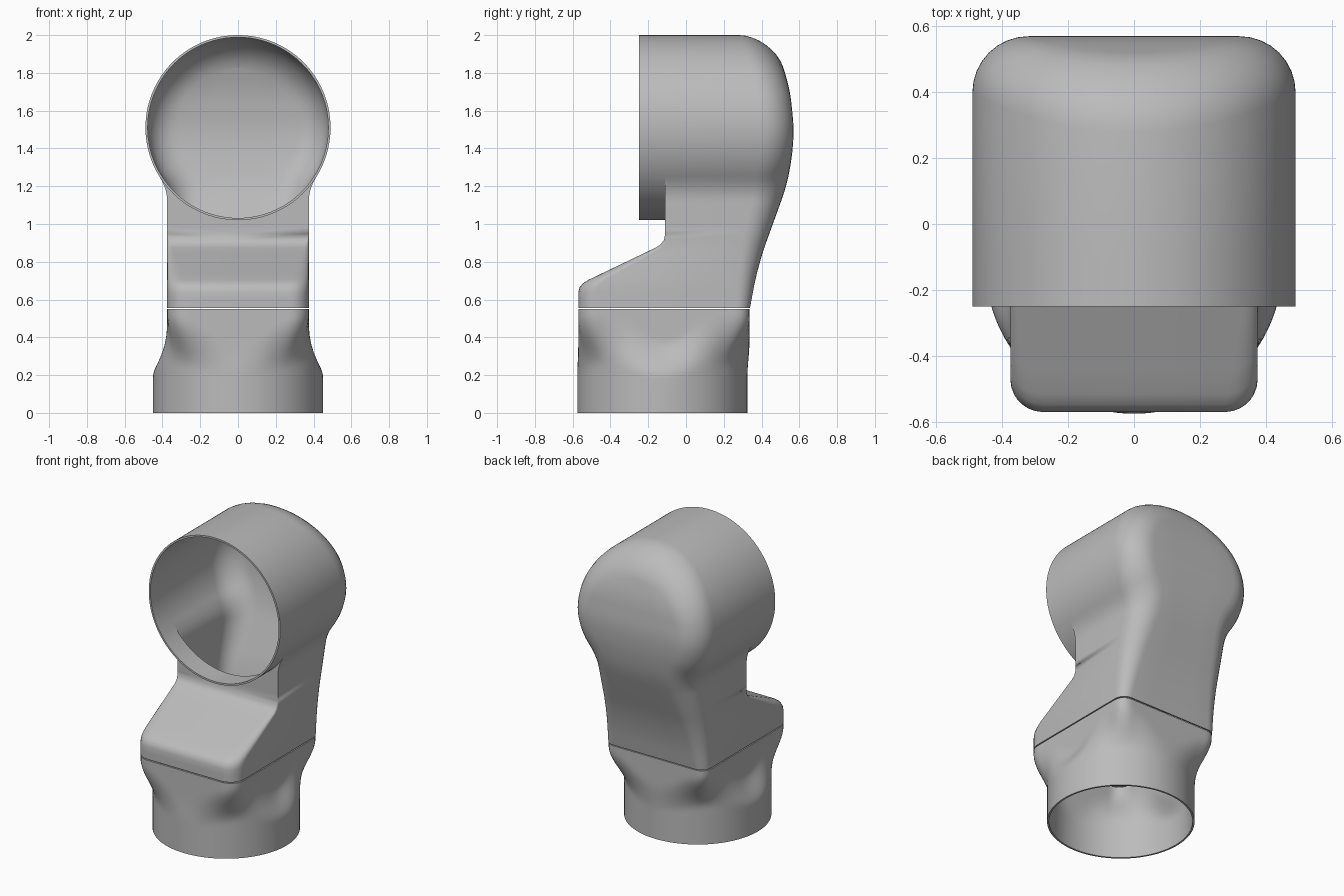
import bpy, bmesh
from math import sin, cos, pi, sqrt, acos, radians, hypot

cube = bpy.data.objects.get("Cube")
if cube:
    bpy.data.objects.remove(cube, do_unlink=True)

grey = bpy.data.materials.new("plain grey")
grey.use_nodes = True
grey.diffuse_color = (0.5, 0.5, 0.5, 1)
grey.node_tree.nodes["Principled BSDF"].inputs["Base Color"].default_value = (0.5, 0.5, 0.5, 1)

WALL = 0.012            # sheet thickness
R, CZ = 0.49, 1.51      # round mouth radius and centre height
MOUTH, STEP = -0.25, -0.11
NECK, JOIN = 0.375, 1.25
SEAM = 0.549


def interp(table, z, col=1):
    """Piecewise linear lookup by height."""
    if z <= table[0][0]:
        return table[0][col]
    for a, b in zip(table, table[1:]):
        if z <= b[0]:
            t = (z - a[0]) / (b[0] - a[0])
            return a[col] + t * (b[col] - a[col])
    return table[-1][col]


def smooth_interp(table, z):
    """Lookup softened by averaging over a short height window."""
    return sum(interp(table, z + k * 0.015) for k in range(-4, 5)) / 9


def add_grid(bm, rows):
    verts = [[bm.verts.new(p) for p in row] for row in rows]
    for r0, r1 in zip(verts, verts[1:]):
        for i in range(len(r0) - 1):
            bm.faces.new((r0[i], r0[i + 1], r1[i + 1], r1[i]))


def finish(bm, name, mirror):
    """Weld, face outward, thicken inward and smooth the shell."""
    bmesh.ops.remove_doubles(bm, verts=bm.verts, dist=0.0002)
    bmesh.ops.recalc_face_normals(bm, faces=bm.faces)
    outer = max(bm.faces, key=lambda f: f.calc_center_median().x)
    if outer.normal.x < 0:
        bmesh.ops.reverse_faces(bm, faces=bm.faces)
    mesh = bpy.data.meshes.new(name)
    bm.to_mesh(mesh)
    bm.free()
    mesh.materials.append(grey)
    obj = bpy.data.objects.new(name, mesh)
    bpy.context.collection.objects.link(obj)
    bpy.ops.object.select_all(action='DESELECT')
    obj.select_set(True)
    bpy.context.view_layer.objects.active = obj
    if mirror:
        mod = obj.modifiers.new("mirror", 'MIRROR')
        mod.merge_threshold = 0.0005
        bpy.ops.object.modifier_apply(modifier=mod.name)
    mod = obj.modifiers.new("thickness", 'SOLIDIFY')
    mod.thickness = WALL
    mod.offset = -1
    bpy.ops.object.modifier_apply(modifier=mod.name)
    bpy.ops.object.shade_smooth_by_angle(angle=radians(35))
    return obj


# Side profile: height, depth of back; height, depth and corner radius of front
BACK = [(0.5, 0.328), (0.56, 0.34), (0.7, 0.365), (0.85, 0.405), (1.0, 0.46),
        (1.2, 0.532), (1.35, 0.561), (1.5, 0.572), (1.7, 0.552), (1.85, 0.51), (2.1, 0.41)]
FRONT = [(SEAM + 0.007, -0.57, 0.1), (0.64, -0.57, 0.1), (0.665, -0.563, 0.1),
         (0.685, -0.547, 0.1), (0.705, -0.515, 0.09), (0.875, -0.16, 0.03),
         (0.893, -0.133, 0.02), (0.915, -0.117, 0.01), (0.95, STEP, 0)]


def back_radius(z):
    t = min(max((z - 0.56) / 0.65, 0), 1)
    return 0.07 + 0.1 * t


def neck_width(z):
    """Half width of the neck and its slope, flaring into the round mouth."""
    h = 0.127
    t = max(z - (JOIN - h), 0)
    k = (sqrt(R * R - (CZ - JOIN) ** 2) - NECK) / h ** 2
    return NECK + k * t * t, 2 * k * t


def back_strand(x, z, nx, nz, start):
    """Run from the front edge along the side, round the back edge, to the middle."""
    pts = [(x, start, z)]
    r = back_radius(z)
    for i in range(9):
        a = i / 8 * pi / 2
        d = r * (1 - cos(a))
        px, pz = max(x - nx * d, 0), z - nz * d
        pts.append((px, smooth_interp(BACK, pz) - r + r * sin(a), pz))
    end_x, end_y, end_z = pts[-1]
    return pts + [(end_x / 2, end_y, end_z), (0, end_y, end_z)]


# Upper elbow hood (half, then mirrored)
bm = bmesh.new()
join_angle = acos((CZ - JOIN) / R)
low = [join_angle * i / 16 for i in range(17)]
high = [join_angle + (pi - join_angle) * i / 44 for i in range(45)]
heights = [row[0] for row in FRONT]
heights += [0.6, 0.74, 0.775, 0.81, 0.845, 0.985] + [CZ - R * cos(a) for a in low]
heights.sort()

sides, fronts = [], []
for z in heights:
    w, slope = neck_width(z)
    f, r = interp(FRONT, z), interp(FRONT, z, 2)
    n = hypot(1, slope)
    sides.append(back_strand(w, z, 1 / n, -slope / n, f + r))
    inner = sqrt(max(R * R - (CZ - z) ** 2, 0))
    arc = [(w - r + r * sin(t * pi / 12), f + r - r * cos(t * pi / 12), z) for t in range(7)]
    fronts.append([(inner, f, z)] + arc)
for a in high[1:]:
    nx, nz = sin(a), -cos(a)
    sides.append(back_strand(R * nx, CZ + R * nz, nx, nz, STEP))
add_grid(bm, sides)
add_grid(bm, fronts)
# Round mouth collar
add_grid(bm, [[(R * sin(a), y, CZ - R * cos(a)) for y in (MOUTH, STEP)]
              for a in low + high[1:]])
finish(bm, "elbow_hood", True)


# Lower adapter: round socket lofted into the rounded rectangle of the hood
def rect_radius(a, hx=NECK, hy=0.453):
    """Distance from the centre to the rounded rectangle along angle a."""
    r = 0.1 if sin(a) < 0 else 0.07
    lo, hi = 0.0, 1.0
    for _ in range(24):
        m = (lo + hi) / 2
        qx, qy = abs(m * cos(a)) - hx + r, abs(m * sin(a)) - hy + r
        d = hypot(max(qx, 0), max(qy, 0)) + min(max(qx, qy), 0) - r
        lo, hi = (m, hi) if d < 0 else (lo, m)
    return lo


SEG = 160
levels = [0, 0.1, 0.18] + [0.18 + (SEAM - 0.18) * i / 18 for i in range(1, 19)]
rings = []
for z in levels:
    ring = []
    for i in range(SEG + 1):
        a = 2 * pi * i / SEG
        corner = abs(sin(2 * a)) ** 2
        start, end = 0.19 + 0.05 * corner, 0.38 + 0.15 * corner
        t = min(max((z - start) / (end - start), 0), 1)
        t = t * t * (3 - 2 * t)
        d = 0.45 + t * (rect_radius(a) - 0.45)
        ring.append((d * cos(a), -0.125 + 0.008 * t + d * sin(a), z))
    rings.append(ring)
bm = bmesh.new()
add_grid(bm, rings)
finish(bm, "base_adapter", False)
